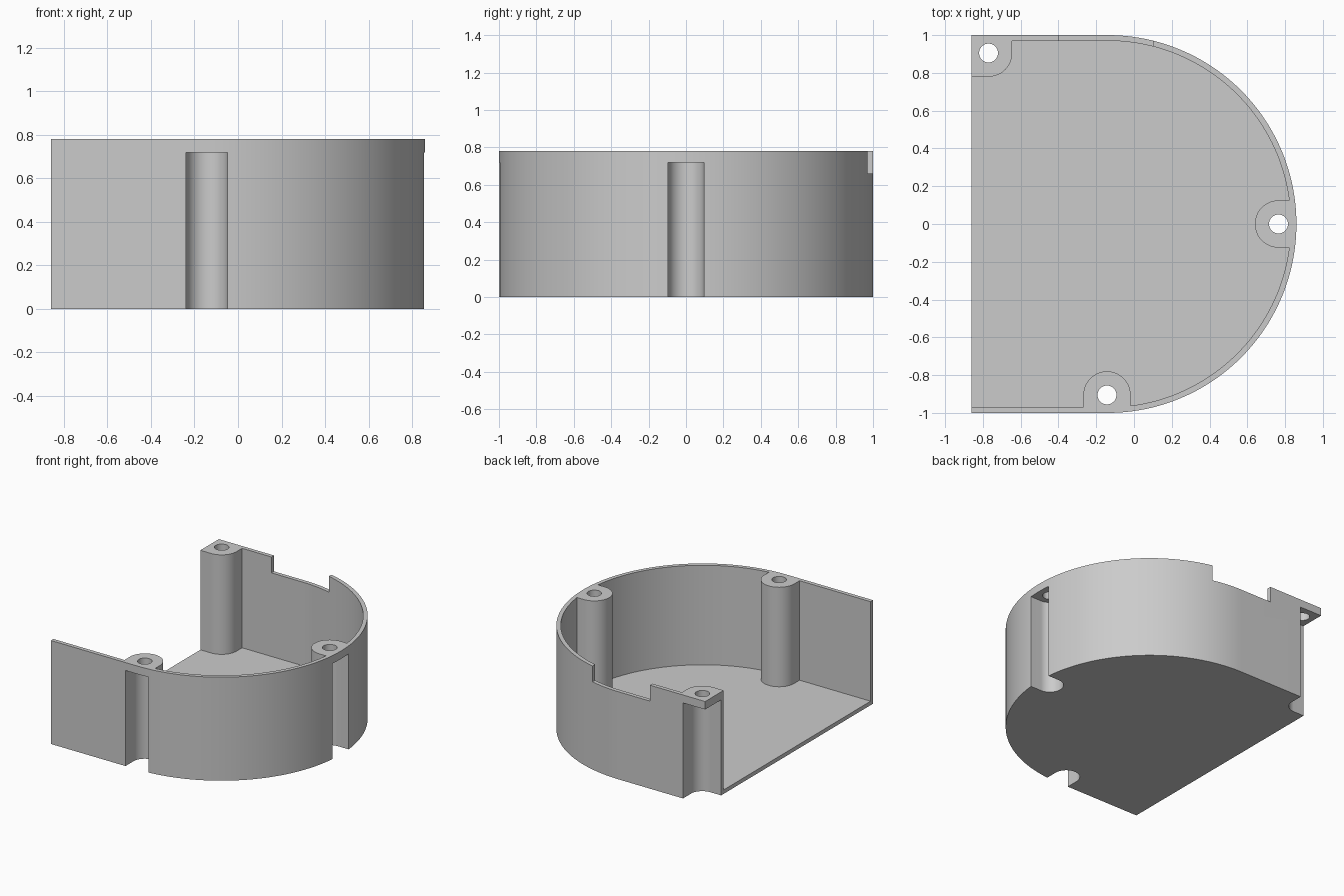
import bpy
import bmesh
from math import cos, sin, radians

if "Cube" in bpy.data.objects:
    bpy.data.objects.remove(bpy.data.objects["Cube"], do_unlink=True)

HEIGHT, WALL, FLOOR = 0.78, 0.03, 0.03
ARC_X, LEFT, FAR = -0.14, -0.86, 1.3
POCKET_TOP = 0.72
BOSS_R, POCKET_R, HOLE_R = 0.125, 0.095, 0.05

grey = bpy.data.materials.new("plain grey")
grey.use_nodes = True
grey.diffuse_color = (0.6, 0.6, 0.6, 1)
grey.node_tree.nodes["Principled BSDF"].inputs["Base Color"].default_value = (0.6, 0.6, 0.6, 1)


def arc(cx, cy, r, start, end, steps):
    angles = [radians(start + (end - start) * i / steps) for i in range(steps + 1)]
    return [(cx + r * cos(a), cy + r * sin(a)) for a in angles]


def prism(name, outline, z0, z1):
    """Extrude a counter-clockwise outline between two heights."""
    bm = bmesh.new()
    base = bm.faces.new([bm.verts.new((x, y, z0)) for x, y in outline])
    top = bmesh.ops.extrude_face_region(bm, geom=[base])["geom"]
    moved = [v for v in top if isinstance(v, bmesh.types.BMVert)]
    bmesh.ops.translate(bm, verts=moved, vec=(0, 0, z1 - z0))
    bmesh.ops.recalc_face_normals(bm, faces=bm.faces)
    mesh = bpy.data.meshes.new(name)
    bm.to_mesh(mesh)
    bm.free()
    mesh.materials.append(grey)
    obj = bpy.data.objects.new(name, mesh)
    bpy.context.collection.objects.link(obj)
    return obj


def cut(target, cutter):
    """Subtract the cutter from the target and discard it."""
    mod = target.modifiers.new("cut", "BOOLEAN")
    mod.operation, mod.solver, mod.object = "DIFFERENCE", "EXACT", cutter
    bpy.context.view_layer.objects.active = target
    bpy.ops.object.modifier_apply(modifier=mod.name)
    bpy.data.objects.remove(cutter, do_unlink=True)


def d_shape(radius, left):
    return arc(ARC_X, 0, radius, -90, 90, 96) + [(left, radius), (left, -radius)]


# Screw posts: centre, arc range, and how the outline runs on past the wall
POSTS = [
    (-0.143, -0.905, 0, 180, lambda x, y, r: [(x - r, -FAR), (x + r, -FAR)]),
    (0.765, 0, 90, 270, lambda x, y, r: [(FAR, -r), (FAR, r)]),
    (-0.77, 0.905, -90, 0, lambda x, y, r: [(x + r, FAR), (-FAR, FAR), (-FAR, y - r)]),
]


def post_outline(post, r):
    x, y, start, end, tail = post
    return arc(x, y, r, start, end, 32) + tail(x, y, r)


# Cavity open on the left side, leaving the posts standing
cavity = prism("cavity", d_shape(1 - WALL, -1.2), FLOOR, 1)
for post in POSTS:
    cut(cavity, prism("post", post_outline(post, BOSS_R), -0.2, 1.2))

# Tray shell with floor, wall and posts
shell = prism("tray_shell", d_shape(1, LEFT), 0, HEIGHT)
cut(shell, cavity)

# Outer screw pockets and the holes above them
for post in POSTS:
    cut(shell, prism("pocket", post_outline(post, POCKET_R), -0.2, POCKET_TOP))
    cut(shell, prism("hole", arc(post[0], post[1], HOLE_R, 0, 350, 35), 0.5, 1))

# Cable notch in the rear wall rim
cut(shell, prism("notch", [(-0.4, 0.85), (0.1, 0.85), (0.1, 1.2), (-0.4, 1.2)], 0.66, 1))

bpy.ops.object.select_all(action="DESELECT")
shell.select_set(True)
bpy.context.view_layer.objects.active = shell
bpy.ops.object.shade_smooth_by_angle(angle=radians(30))
